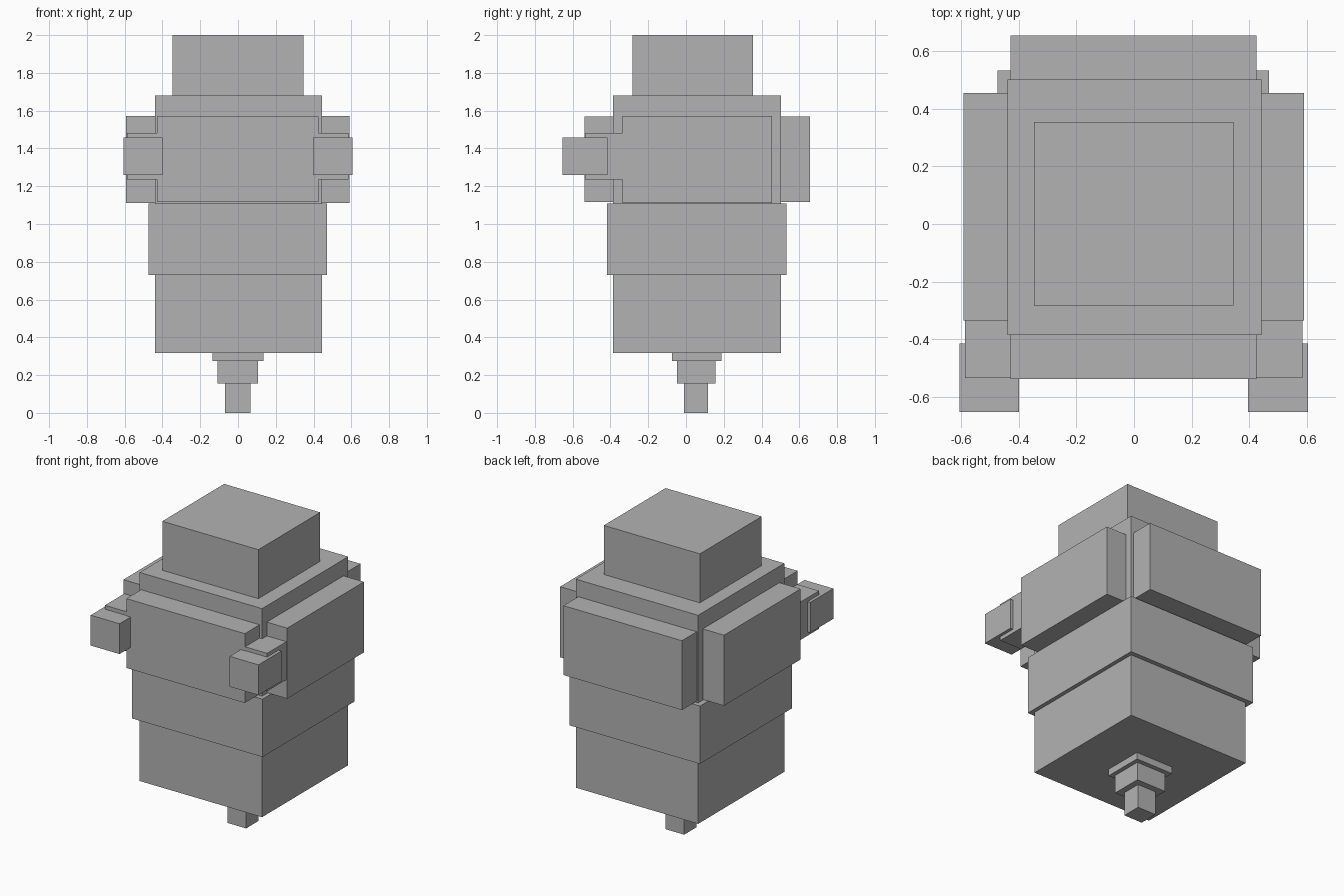
import bpy
import bmesh
from mathutils import Vector

if "Cube" in bpy.data.objects:
    bpy.data.objects.remove(bpy.data.objects["Cube"])

grey = bpy.data.materials.new("plain_grey")
grey.diffuse_color = (0.45, 0.45, 0.45, 1)
grey.use_nodes = True
grey.node_tree.nodes["Principled BSDF"].inputs["Base Color"].default_value = grey.diffuse_color


def box(name, x, y, z):
    """Axis-aligned block given its (min, max) range on each axis."""
    bm = bmesh.new()
    bmesh.ops.create_cube(bm, size=1)
    center = Vector([(a + b) / 2 for a, b in (x, y, z)])
    for v in bm.verts:
        v.co = Vector([c * (r[1] - r[0]) for c, r in zip(v.co, (x, y, z))])
    mesh = bpy.data.meshes.new(name)
    bm.to_mesh(mesh)
    bm.free()
    mesh.materials.append(grey)
    obj = bpy.data.objects.new(name, mesh)
    obj.location = center
    bpy.context.collection.objects.link(obj)


# Central stack: head, body and wide waist band
box("head", (-0.348, 0.346), (-0.284, 0.354), (1.68, 2.0))
box("body", (-0.44, 0.444), (-0.386, 0.503), (0.318, 1.68))
box("waist_band", (-0.474, 0.47), (-0.418, 0.533), (0.73, 1.108))

# Stepped stem under the body
box("stem_top", (-0.136, 0.134), (-0.075, 0.187), (0.274, 0.318))
box("stem_middle", (-0.108, 0.106), (-0.047, 0.157), (0.155, 0.274))
box("stem_tip", (-0.068, 0.066), (-0.01, 0.116), (0.0, 0.155))

# Plates on the front and back
box("front_plate", (-0.43, 0.426), (-0.538, -0.38), (1.117, 1.57))
box("back_plate", (-0.43, 0.426), (0.497, 0.656), (1.117, 1.57))

# Side plates, front corner arms and hands, mirrored left and right
for side, s in (("left", -1), ("right", 1)):
    def span(inner, outer):
        return tuple(sorted((s * inner - 0.001, s * outer - 0.001)))
    box(side + "_plate", span(0.435, 0.592), (-0.336, 0.455), (1.112, 1.573))
    box(side + "_arm", span(0.425, 0.586), (-0.535, -0.334), (1.235, 1.483))
    box(side + "_hand", span(0.398, 0.606), (-0.653, -0.416), (1.26, 1.458))
